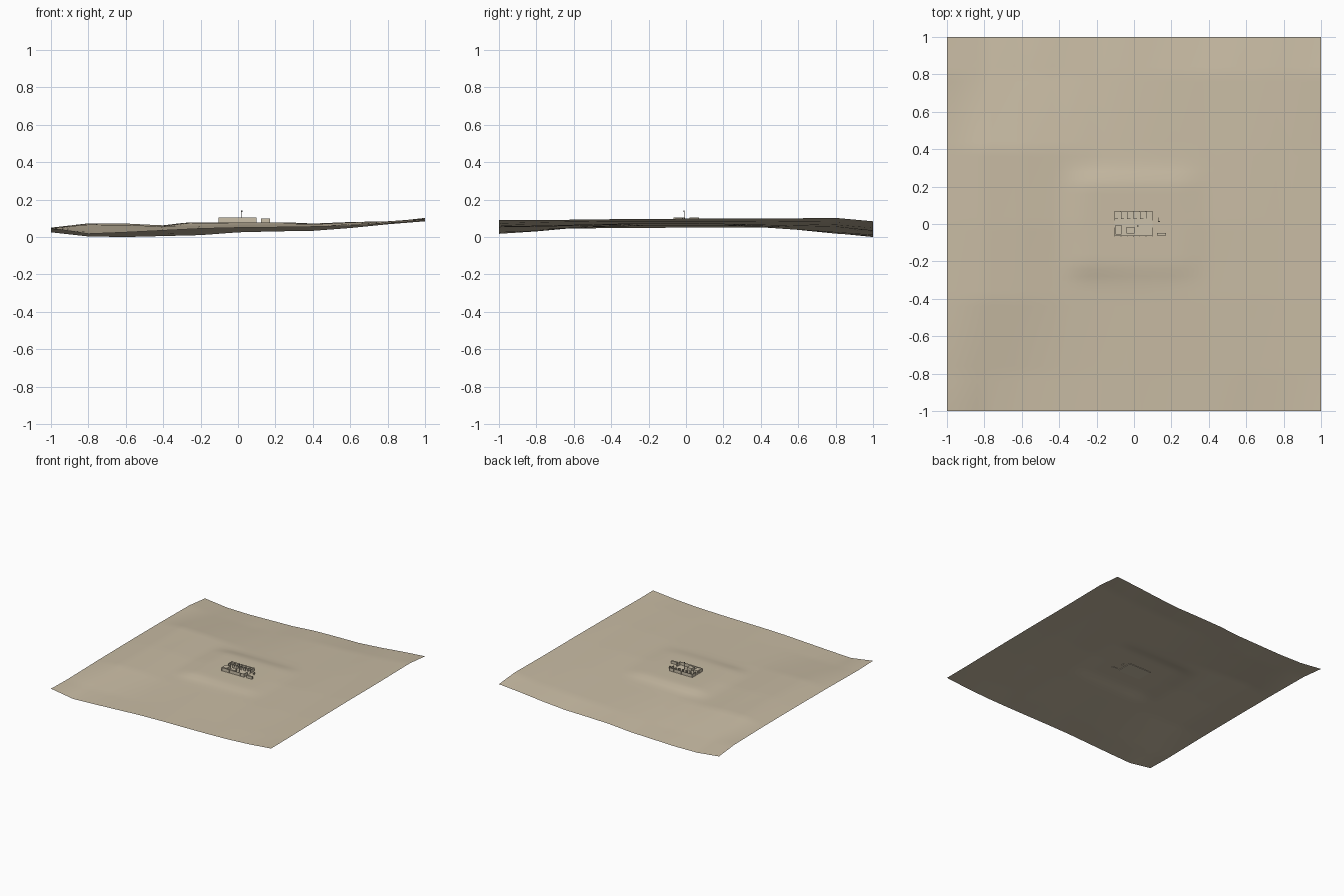
import bpy, bmesh, math
from mathutils import Vector

if "Cube" in bpy.data.objects:
    bpy.data.objects.remove(bpy.data.objects["Cube"], do_unlink=True)


def material(name, rgb):
    m = bpy.data.materials.new(name)
    m.use_nodes = True
    m.diffuse_color = (*rgb, 1)
    node = m.node_tree.nodes["Principled BSDF"]
    node.inputs["Base Color"].default_value = (*rgb, 1)
    node.inputs["Roughness"].default_value = 1
    return m


SAND = material("sand", (0.58, 0.50, 0.37))
PLASTER = material("pale plaster", (0.60, 0.53, 0.40))
METAL = material("dark metal", (0.10, 0.10, 0.10))

# Ground levels in thousandths, one row per y, columns evenly spaced in x
ROW_Y = [-1, -.8, -.4, 0, .4, .8, 1]
LEVELS = [
    [47, 17, 25, 35, 45, 50, 52, 55, 60, 72, 90],
    [42, 30, 32, 40, 48, 54, 55, 58, 68, 78, 90],
    [48, 66, 64, 56, 58, 62, 64, 68, 78, 83, 95],
    [50, 72, 72, 62, 74, 78, 76, 72, 80, 84, 98],
    [50, 73, 70, 58, 52, 55, 58, 64, 74, 82, 98],
    [45, 25, 20, 18, 25, 38, 48, 55, 65, 80, 102],
    [25, 3, 0, 5, 10, 25, 30, 33, 48, 68, 84],
]
PAD = 0.078


def lerp(a, b, t):
    return a + (b - a) * t


def ease(t):
    t = max(0, min(1, t))
    return t * t * (3 - 2 * t)


def ground(x, y):
    u = min(max((x + 1) * 5, 0), 9.9999)
    if x >= 1:
        u = 10 - 1e-6
    i = int(u)
    j = max(k for k in range(6) if y >= ROW_Y[k] - 1e-6)
    t = (y - ROW_Y[j]) / (ROW_Y[j + 1] - ROW_Y[j])
    low = lerp(LEVELS[j][i], LEVELS[j][i + 1], u - i)
    high = lerp(LEVELS[j + 1][i], LEVELS[j + 1][i + 1], u - i)
    z = lerp(low, high, t) / 1000
    # levelled platform with sloping banks
    flat = ease((.42 - abs(x)) / .2) * ease((.32 - abs(y)) / .12)
    return lerp(z, PAD, flat)


# Terrain sheet
bm = bmesh.new()
bmesh.ops.create_grid(bm, x_segments=50, y_segments=50, size=1)
for v in bm.verts:
    v.co.z = ground(v.co.x, v.co.y)
mesh = bpy.data.meshes.new("terrain")
bm.to_mesh(mesh)
bm.free()
mesh.materials.append(SAND)
mesh.shade_smooth()
terrain = bpy.data.objects.new("terrain", mesh)
bpy.context.collection.objects.link(terrain)


def boxes(name, mat, parts):
    """One object made of boxes given as (x0, x1, y0, y1, z0, z1)."""
    bm = bmesh.new()
    for x0, x1, y0, y1, z0, z1 in parts:
        made = bmesh.ops.create_cube(bm, size=1)["verts"]
        for v in made:
            v.co = Vector((lerp(x0, x1, v.co.x + .5), lerp(y0, y1, v.co.y + .5),
                           lerp(z0, z1, v.co.z + .5)))
    me = bpy.data.meshes.new(name)
    bm.to_mesh(me)
    bm.free()
    me.materials.append(mat)
    ob = bpy.data.objects.new(name, me)
    bpy.context.collection.objects.link(ob)
    return ob


# Compound floor and outer walls, with a gate in each end
L, R, F, B = -.105, .1, -.065, .068
TOP, W = .104, .004
boxes("floor_slab", PLASTER, [(L, R, F, B, PAD - .004, PAD + .002)])
boxes("long_walls", PLASTER, [(L, R, F, F + W, PAD, TOP), (L, R, B - W, B, PAD, TOP)])
ends = []
for x in (L, R - W):
    ends += [(x, x + W, F, -.02, PAD, TOP), (x, x + W, .02, B, PAD, TOP)]
boxes("end_walls", PLASTER, ends)

# Row of open rooms along the back
rooms = []
for k in range(1, 6):
    x = lerp(L, R, k / 6)
    rooms.append((x, x + .003, .03, B, PAD, TOP - .002))
    rooms.append((x - .034, x - .016, .027, .03, PAD, TOP - .002))
boxes("room_partitions", PLASTER, rooms)

# Enclosed huts in the yard
boxes("corner_hut", PLASTER, [(-.1, -.066, -.055, -.005, PAD, TOP)])
boxes("yard_hut", PLASTER, [(-.04, .003, -.052, -.017, PAD, TOP - .002)])

# Buttresses on the long walls
posts = []
for k in range(7):
    x = lerp(L, R - W, k / 6)
    for y in (F - .002, B - .002):
        posts.append((x, x + W, y, y + W, PAD, TOP + .001))
boxes("wall_posts", PLASTER, posts)

# Outbuilding and loose wall pieces beside the gate
boxes("outbuilding", PLASTER, [(.122, .17, -.062, -.048, PAD - .003, .098)])
boxes("broken_wall", PLASTER, [(.128, .131, .012, .035, PAD - .003, .09),
                               (.131, .138, .012, .015, PAD - .003, .088)])

# Mast with a small head
boxes("mast", METAL, [(.019, .021, -.011, -.009, PAD, .135)])
boxes("mast_head", METAL, [(.017, .023, -.013, -.007, .134, .141)])
